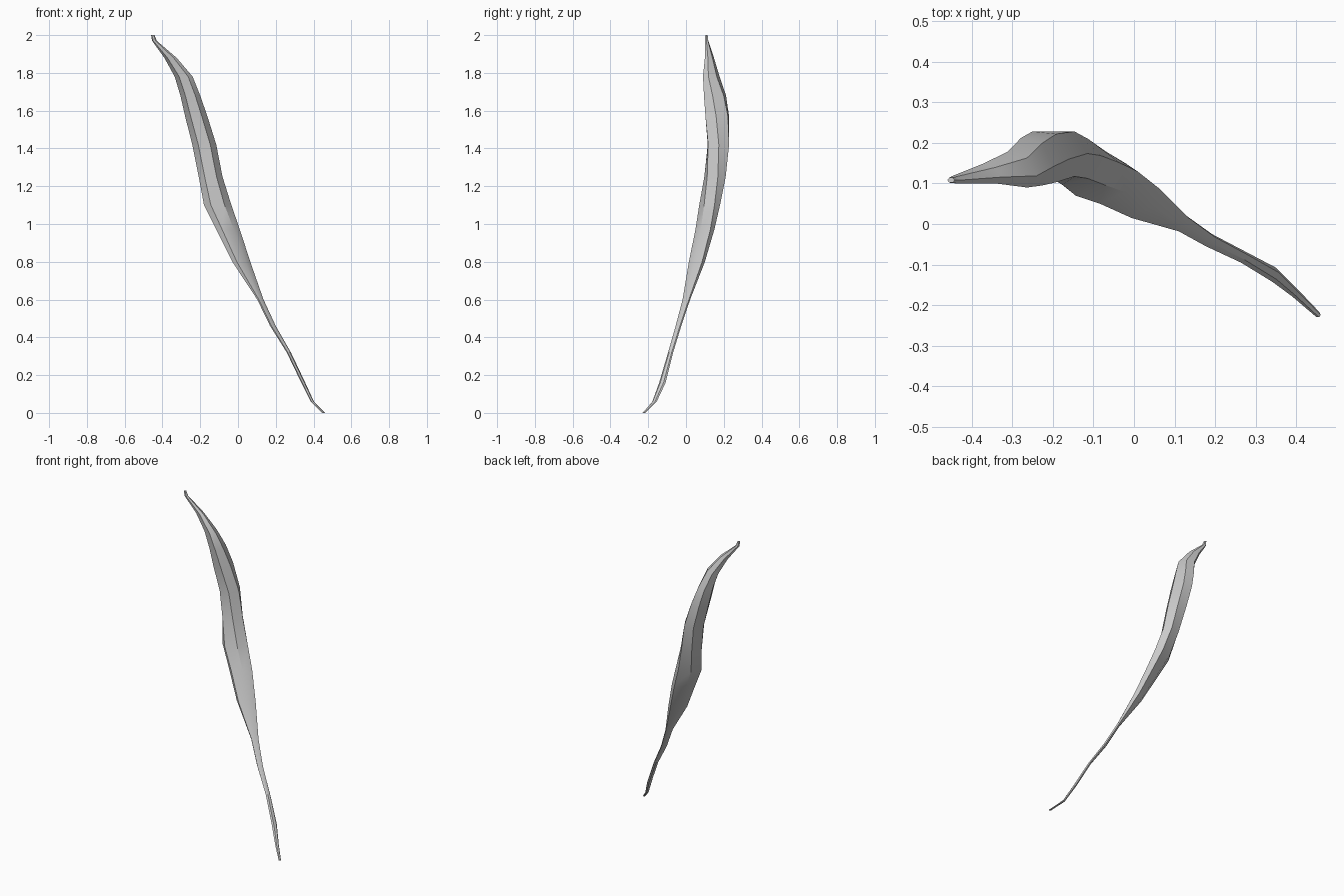
import bpy, bmesh
from math import cos, radians

# Cross-sections: z, x min, x max, y min, y max, skew angle (90 = round, smaller = diagonal leaf)
RINGS = [
    (0.00, 0.445, 0.460, -0.230, -0.215, 100),
    (0.06, 0.385, 0.402, -0.178, -0.155, 80),
    (0.16, 0.335, 0.356, -0.142, -0.108, 70),
    (0.32, 0.258, 0.280, -0.095, -0.068, 65),
    (0.46, 0.170, 0.200, -0.055, -0.025, 60),
    (0.60, 0.102, 0.135, -0.018, 0.022, 50),
    (0.80, -0.030, 0.065, 0.015, 0.100, 50),
    (0.97, -0.115, 0.010, 0.050, 0.150, 55),
    (1.10, -0.180, -0.035, 0.070, 0.180, 62),
    (1.25, -0.208, -0.082, 0.097, 0.210, 75),
    (1.42, -0.242, -0.115, 0.115, 0.228, 88),
    (1.57, -0.280, -0.162, 0.103, 0.228, 95),
    (1.68, -0.305, -0.200, 0.095, 0.212, 102),
    (1.78, -0.335, -0.240, 0.090, 0.178, 110),
    (1.88, -0.390, -0.325, 0.100, 0.148, 110),
    (1.97, -0.455, -0.430, 0.100, 0.118, 95),
    (2.00, -0.460, -0.442, 0.102, 0.114, 90),
]
SIDES = 6

# Loft the curved strand through its six-sided sections
bm = bmesh.new()
rings = []
for z, x0, x1, y0, y1, skew in RINGS:
    turns = [radians(360 * i / SIDES) for i in range(SIDES)]
    ys = [cos(t - radians(skew)) for t in turns]
    top = max(ys)
    rings.append([bm.verts.new(((x0 + x1) / 2 + (x1 - x0) / 2 * cos(t),
                                (y0 + y1) / 2 + (y1 - y0) / 2 * y / top, z))
                  for t, y in zip(turns, ys)])
for a, b in zip(rings, rings[1:]):
    for i in range(SIDES):
        j = (i + 1) % SIDES
        bm.faces.new((a[i], a[j], b[j], b[i]))
bm.faces.new(rings[0][::-1])
bm.faces.new(rings[-1])
bmesh.ops.recalc_face_normals(bm, faces=bm.faces)

mesh = bpy.data.meshes.new("curved_strand")
bm.to_mesh(mesh)
bm.free()
strand = bpy.data.objects.new("curved_strand", mesh)
bpy.context.collection.objects.link(strand)

# Smooth along the length, crisp lengthwise ridges
bpy.context.view_layer.objects.active = strand
strand.select_set(True)
bpy.ops.object.shade_smooth_by_angle(angle=radians(30))
